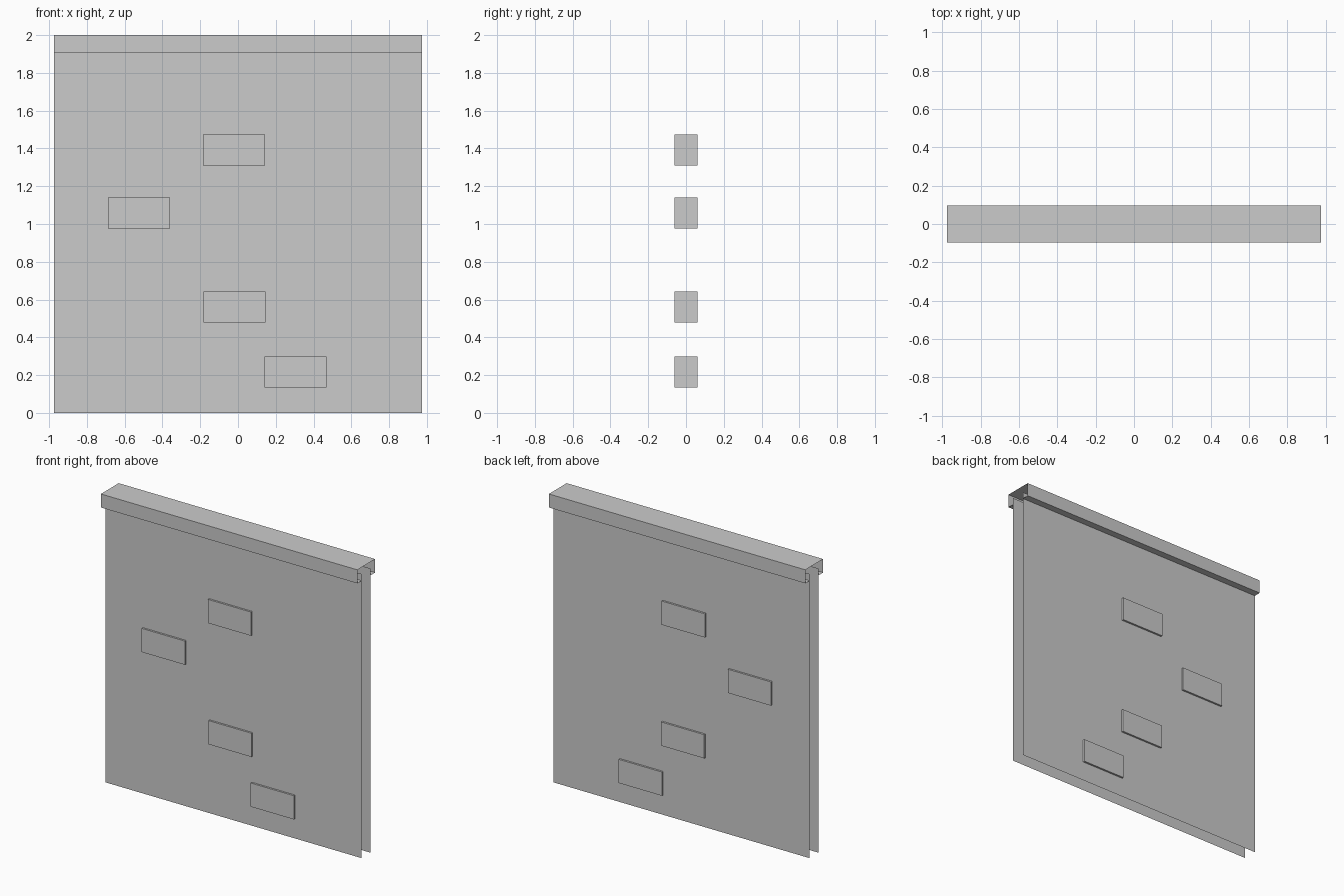
import bpy, bmesh

cube = bpy.data.objects.get("Cube")
if cube:
    bpy.data.objects.remove(cube)

grey = bpy.data.materials.new("plain grey")
grey.use_nodes = True
colour = (0.6, 0.6, 0.6, 1)
grey.diffuse_color = colour
grey.node_tree.nodes["Principled BSDF"].inputs["Base Color"].default_value = colour

HALF_W = 0.975     # half the wall length
PANEL_Y = 0.049    # distance of each sheet from the centre plane
CAP_Y = 0.097
CAP_Z = 1.907


def finish(name, bm):
    mesh = bpy.data.meshes.new(name)
    bm.to_mesh(mesh)
    bm.free()
    mesh.materials.append(grey)
    obj = bpy.data.objects.new(name, mesh)
    bpy.context.collection.objects.link(obj)
    return obj


def extruded_sheet(name, profile):
    """Sweep an open (y, z) profile along the wall length."""
    bm = bmesh.new()
    rows = [[bm.verts.new((x, y, z)) for y, z in profile] for x in (-HALF_W, HALF_W)]
    for i in range(len(profile) - 1):
        bm.faces.new((rows[0][i], rows[1][i], rows[1][i + 1], rows[0][i + 1]))
    return finish(name, bm)


def brick(name, x, z):
    bm = bmesh.new()
    bmesh.ops.create_cube(bm, size=1)
    bmesh.ops.scale(bm, vec=(0.328, 0.124, 0.163), verts=bm.verts)
    bmesh.ops.translate(bm, vec=(x, 0, z), verts=bm.verts)
    return finish(name, bm)


# Two thin wall sheets, open at the ends, running up into the cap
extruded_sheet("front_wall", [(-PANEL_Y, 0), (-PANEL_Y, 1.953)])
extruded_sheet("back_wall", [(PANEL_Y, 1.953), (PANEL_Y, 0)])

# Hollow cap with open ends and ledges turned in under it
extruded_sheet("wall_cap", [(-PANEL_Y, CAP_Z), (-CAP_Y, CAP_Z), (-CAP_Y, 2),
                            (CAP_Y, 2), (CAP_Y, CAP_Z), (PANEL_Y, CAP_Z)])

# Bricks standing out of both sides
for n, (x, z) in enumerate([(-0.022, 1.392), (-0.525, 1.058), (-0.018, 0.56), (0.304, 0.217)], 1):
    brick(f"raised_brick_{n}", x, z)
